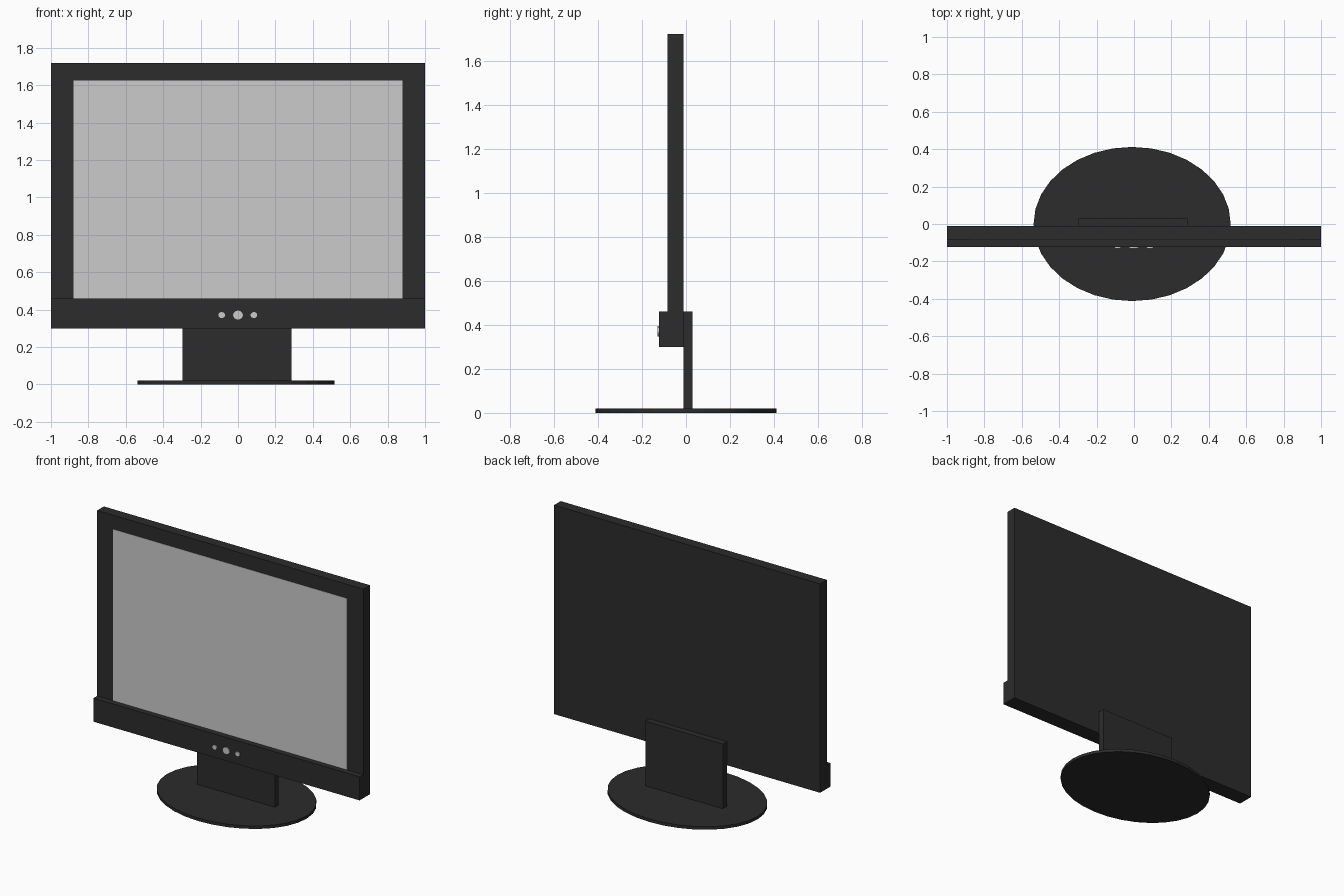
import bpy
import math

if "Cube" in bpy.data.objects:
    bpy.data.objects.remove(bpy.data.objects["Cube"])

black = bpy.data.materials.new("black_plastic")
black.diffuse_color = (0.025, 0.025, 0.025, 1)
black.use_nodes = True
black.node_tree.nodes["Principled BSDF"].inputs["Base Color"].default_value = black.diffuse_color


def finish(name, mat):
    ob = bpy.context.object
    ob.name = name
    bpy.ops.object.transform_apply(location=False, rotation=True, scale=True)
    if mat:
        ob.data.materials.append(mat)
    return ob


def box(name, lo, hi, mat=None):
    """Box between two opposite corners."""
    bpy.ops.mesh.primitive_cube_add(size=1, location=[(a + b) / 2 for a, b in zip(lo, hi)])
    bpy.context.object.scale = [b - a for a, b in zip(lo, hi)]
    return finish(name, mat)


def disc(name, loc, rx, ry, depth, rot=(0, 0, 0), sides=32, mat=None):
    """Elliptical disc."""
    bpy.ops.mesh.primitive_cylinder_add(vertices=sides, radius=1, depth=depth,
                                        location=loc, rotation=rot)
    bpy.context.object.scale = (rx, ry, 1)
    return finish(name, mat)


# Display: rear panel, front screen sheet and thicker lower bar
box("display_panel", (-1, -0.083, 0.30), (1, -0.012, 1.72), black)
box("screen", (-0.88, -0.085, 0.455), (0.88, -0.080, 1.625))
box("control_bar", (-1, -0.123, 0.30), (1, -0.012, 0.46), black)

# Control buttons, larger one in the middle
for name, x, rx, rz in (("left_button", -0.087, 0.018, 0.016),
                        ("power_button", 0.0, 0.026, 0.024),
                        ("right_button", 0.085, 0.018, 0.016)):
    disc(name, (x, -0.124, 0.371), rx, rz, 0.012, (math.pi / 2, 0, 0), 24)

# Stand: upright plate behind the panel and oval foot
box("stand_upright", (-0.298, -0.012, 0.01), (0.285, 0.03, 0.46), black)
foot = disc("stand_foot", (-0.01, 0, 0.01), 0.527, 0.412, 0.02, mat=black)
